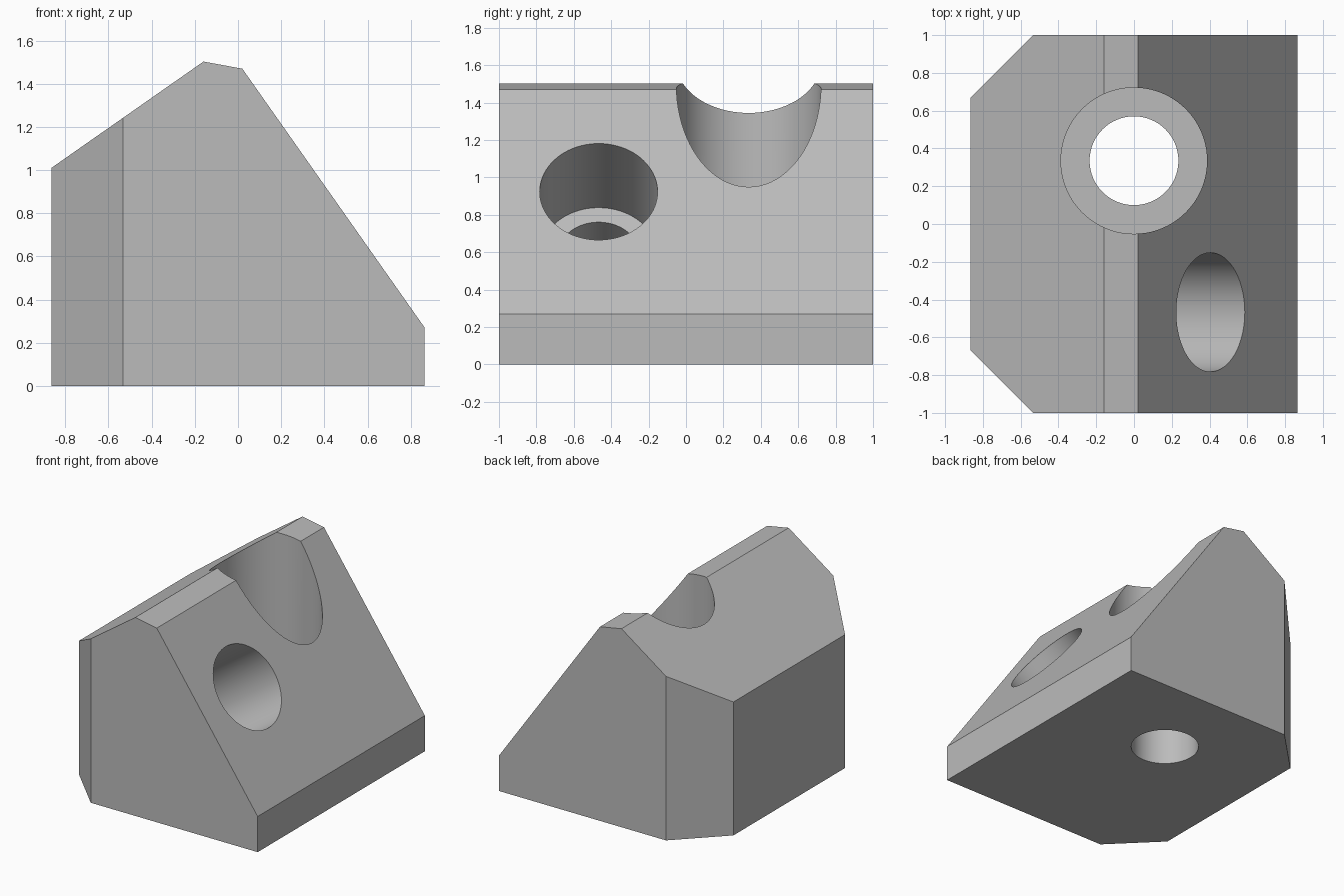
import bpy, bmesh, math
from mathutils import Matrix, Vector

cube = bpy.data.objects.get("Cube")
if cube:
    bpy.data.objects.remove(cube, do_unlink=True)

# Single machined grey
grey = bpy.data.materials.new("machined_grey")
grey.use_nodes = True
colour = (0.5, 0.5, 0.5, 1)
grey.diffuse_color = colour
grey.node_tree.nodes["Principled BSDF"].inputs["Base Color"].default_value = colour


def make_object(name, bm):
    bmesh.ops.recalc_face_normals(bm, faces=bm.faces[:])
    mesh = bpy.data.meshes.new(name)
    bm.to_mesh(mesh)
    bm.free()
    mesh.materials.append(grey)
    obj = bpy.data.objects.new(name, mesh)
    bpy.context.collection.objects.link(obj)
    return obj


def stepped_bore(name, profile, matrix):
    """Lathe a (radius, height) profile around local z to make a cutter."""
    bm = bmesh.new()
    verts = [bm.verts.new((r, 0, z)) for r, z in profile]
    edges = [bm.edges.new(pair) for pair in zip(verts, verts[1:])]
    bmesh.ops.spin(bm, geom=verts + edges, cent=(0, 0, 0), axis=(0, 0, 1),
                   angle=math.tau, steps=80, use_merge=True)
    bmesh.ops.remove_doubles(bm, verts=bm.verts[:], dist=0.0001)
    bm.transform(matrix)
    cutter = make_object(name, bm)
    cutter.hide_render = True
    return cutter


# Wedge body: side profile swept along y
outline = [(-0.865, 0), (0.865, 0), (0.865, 0.27), (0.02, 1.47),
           (-0.16, 1.503), (-0.865, 1.01)]
bm = bmesh.new()
side = bm.faces.new([bm.verts.new((x, -1, z)) for x, z in outline])
swept = bmesh.ops.extrude_face_region(bm, geom=[side])["geom"]
bmesh.ops.translate(bm, vec=(0, 2, 0),
                    verts=[v for v in swept if isinstance(v, bmesh.types.BMVert)])
# Vertical corner chamfers on the tall side
for s in (-1, 1):
    cut = bmesh.ops.bisect_plane(bm, geom=bm.verts[:] + bm.edges[:] + bm.faces[:],
                                 plane_co=(-0.533, s, 0), plane_no=(-1, s, 0),
                                 clear_outer=True)["geom_cut"]
    bmesh.ops.holes_fill(bm, edges=[e for e in cut if isinstance(e, bmesh.types.BMEdge)])
body = make_object("wedge_body", bm)

# Vertical counterbored through hole, and a tilted one square to the long slope
vertical = stepped_bore("vertical_bore_cutter",
                        [(0, -0.2), (0.235, -0.2), (0.235, 0.43),
                         (0.387, 0.43), (0.387, 1.8), (0, 1.8)],
                        Matrix.Translation((0, 0.335, 0)))
slope = Vector((0.845, 0, -1.2))
tilt = math.atan2(-slope.z, slope.x)
tilted = stepped_bore("tilted_bore_cutter",
                      [(0, -1.1), (0.22, -1.1), (0.22, -0.595),
                       (0.315, -0.595), (0.315, 0.6), (0, 0.6)],
                      Matrix.Translation((0.405, -0.467, 0.923)) @ Matrix.Rotation(tilt, 4, "Y"))

bpy.ops.object.select_all(action="DESELECT")
body.select_set(True)
bpy.context.view_layer.objects.active = body
for cutter in (vertical, tilted):
    mod = body.modifiers.new(cutter.name, "BOOLEAN")
    mod.operation = "DIFFERENCE"
    mod.solver = "EXACT"
    mod.object = cutter
    bpy.ops.object.modifier_apply(modifier=mod.name)
    bpy.data.objects.remove(cutter, do_unlink=True)

# Round bores, crisp edges
bpy.ops.object.shade_smooth_by_angle(angle=math.radians(30))
